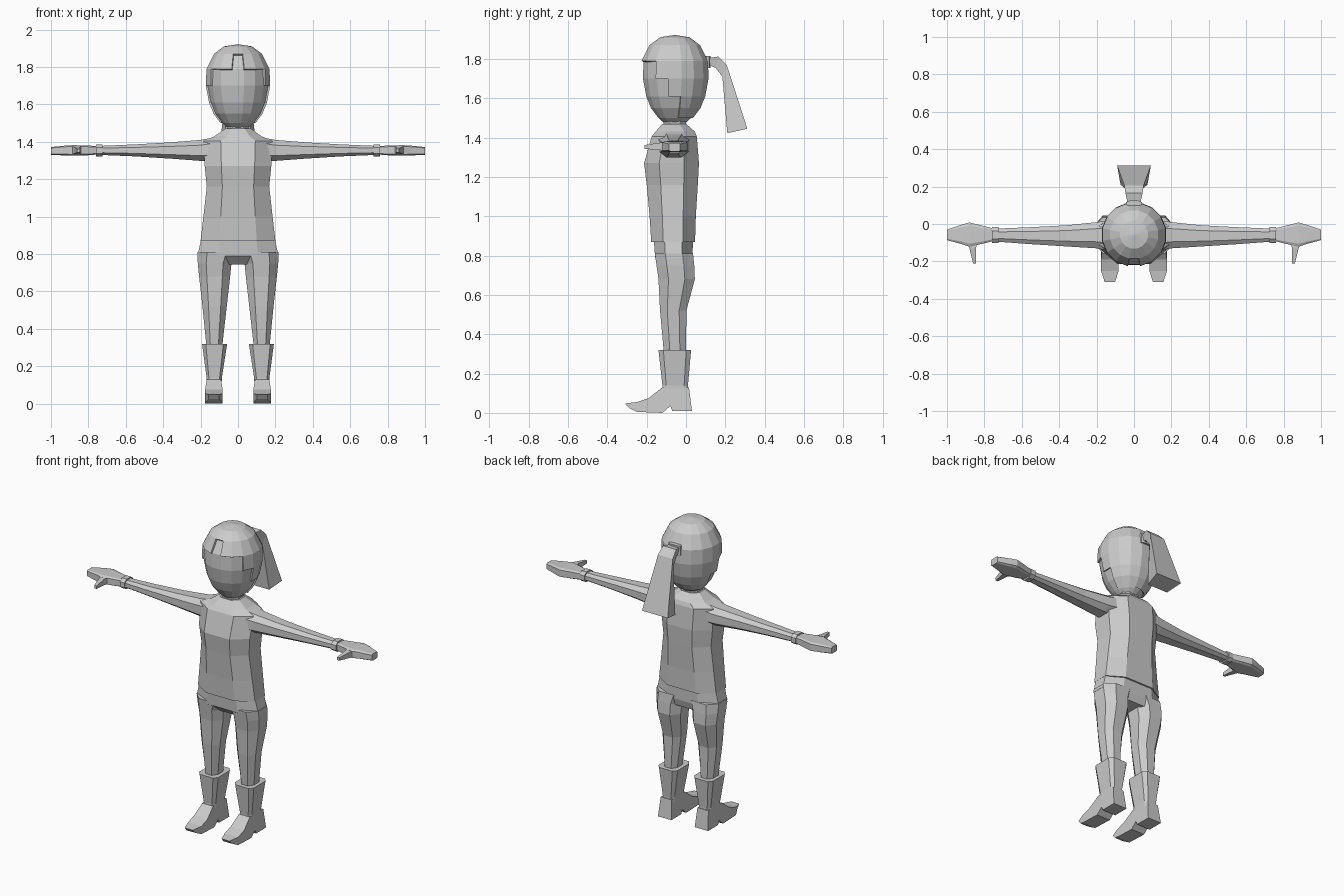
import bpy, bmesh, math
from mathutils import Vector

cube = bpy.data.objects.get("Cube")
if cube:
    bpy.data.objects.remove(cube, do_unlink=True)

grey = bpy.data.materials.new("light grey")
grey.use_nodes = True
tone = (0.6, 0.6, 0.6, 1)
grey.diffuse_color = tone
grey.node_tree.nodes["Principled BSDF"].inputs["Base Color"].default_value = tone


def finish(name, bm, mirror=False):
    bmesh.ops.recalc_face_normals(bm, faces=bm.faces)
    mesh = bpy.data.meshes.new(name)
    bm.to_mesh(mesh)
    bm.free()
    mesh.materials.append(grey)
    ob = bpy.data.objects.new(name, mesh)
    bpy.context.collection.objects.link(ob)
    if mirror:
        ob.modifiers.new("mirror", 'MIRROR').use_mirror_merge = False
    return ob


def loft(name, rings, mirror=False):
    """Skin a row of matching rings and cap both ends."""
    bm = bmesh.new()
    rows = [[bm.verts.new(p) for p in r] for r in rings]
    n = len(rows[0])
    for a, b in zip(rows, rows[1:]):
        for i in range(n):
            bm.faces.new((a[i], a[(i + 1) % n], b[(i + 1) % n], b[i]))
    bm.faces.new(rows[0])
    bm.faces.new(rows[-1])
    return finish(name, bm, mirror)


def octagon(u0, u1, v0, v1, fu=0.5, fv=0.45):
    cu, cv, a, b = (u0 + u1) / 2, (v0 + v1) / 2, (u1 - u0) / 2, (v1 - v0) / 2
    pts = [(1, -fv), (1, fv), (fu, 1), (-fu, 1), (-1, fv), (-1, -fv), (-fu, -1), (fu, -1)]
    return [(cu + a * p, cv + b * q) for p, q in pts]


def upright(name, rows, mirror=False, fu=0.5, fv=0.45):
    """Rows of z, x range, y range."""
    loft(name, [[(x, y, r[0]) for x, y in octagon(*r[1:], fu, fv)] for r in rows], mirror)


def sideways(name, rows, f=0.5):
    """Rows of x, y range, z range, on both sides."""
    loft(name, [[(r[0], y, z) for y, z in octagon(*r[1:], f, f)] for r in rows], True)


# shirt with sloping shoulders
upright("shirt", [
    (0.87, -0.2, 0.2, -0.177, 0.046),
    (1.0, -0.185, 0.185, -0.185, 0.05),
    (1.16, -0.167, 0.167, -0.2, 0.06),
    (1.27, -0.178, 0.178, -0.213, 0.066),
    (1.405, -0.185, 0.185, -0.175, 0.055),
    (1.43, -0.125, 0.125, -0.155, 0.045),
    (1.47, -0.07, 0.07, -0.12, 0.0)])
upright("neck", [(1.44, -0.06, 0.06, -0.115, 0.0), (1.54, -0.06, 0.06, -0.11, 0.0)])

# trousers
upright("hips", [
    (0.9, -0.192, 0.192, -0.165, 0.036),
    (0.79, -0.217, 0.217, -0.157, 0.033),
    (0.745, -0.12, 0.12, -0.11, 0.02)])
upright("leg", [
    (0.81, 0.01, 0.217, -0.158, 0.036),
    (0.75, 0.035, 0.215, -0.15, 0.042),
    (0.68, 0.042, 0.208, -0.14, 0.045),
    (0.52, 0.06, 0.19, -0.132, 0.002),
    (0.3, 0.085, 0.168, -0.112, -0.0)], True)

# boots
upright("boot_shaft", [
    (0.1, 0.088, 0.168, -0.12, 0.012),
    (0.14, 0.086, 0.168, -0.12, 0.01),
    (0.32, 0.058, 0.192, -0.14, 0.026)], True, 0.7, 0.7)
sole = [(0.03, 0.01), (0.015, 0.13), (-0.12, 0.13), (-0.19, 0.075), (-0.25, 0.055),
        (-0.31, 0.048), (-0.29, 0.025), (-0.25, 0.005), (-0.12, 0.0), (-0.08, 0.035),
        (-0.07, 0.01)]
loft("boot_foot", [
    [(0.129 + s * (0.028 if y < -0.28 else 0.047 if z < 0.1 else 0.038), y, z)
     for y, z in sole] for s in (-1, 1)], True)

# arms, cuffs, hands and thumbs
sideways("arm", [
    (0.12, -0.145, 0.02, 1.3, 1.425),
    (0.2, -0.13, 0.01, 1.298, 1.41),
    (0.36, -0.12, -0.007, 1.31, 1.397),
    (0.55, -0.108, -0.017, 1.322, 1.386),
    (0.74, -0.094, -0.025, 1.33, 1.378)])
sideways("cuff", [(0.725, -0.102, -0.016, 1.322, 1.386),
                  (0.758, -0.102, -0.016, 1.322, 1.386)])
sideways("hand", [
    (0.74, -0.088, -0.027, 1.333, 1.376),
    (0.80, -0.103, -0.012, 1.328, 1.38),
    (0.88, -0.122, 0.008, 1.326, 1.382),
    (0.92, -0.108, -0.003, 1.327, 1.38),
    (1.0, -0.086, -0.03, 1.33, 1.372)], 0.75)
thumb = [(-0.08, 0.83, 0.9, 1.33, 1.375), (-0.13, 0.846, 0.88, 1.336, 1.374),
         (-0.212, 0.844, 0.86, 1.343, 1.362)]
loft("thumb", [[(x0, y, z0), (x1, y, z0), (x1, y, z1), (x0, y, z1)]
               for y, x0, x1, z0, z1 in thumb], True)

# head and hair share one ringed profile: height, radius
PROFILE = [(1.47, 0.05), (1.5, 0.085), (1.55, 0.123), (1.61, 0.148), (1.7, 0.165),
           (1.79, 0.162), (1.86, 0.121), (1.9, 0.066)]
SEGMENTS = 16


def head_shell(name, grow, keep):
    bm = bmesh.new()
    rows = []
    for z, r in PROFILE:
        angles = [(i + 0.5) * math.tau / SEGMENTS for i in range(SEGMENTS)]
        rows.append([bm.verts.new(((r + grow) * math.cos(t),
                                   -0.057 + (r + grow) * math.sin(t), z + grow * (z > 1.8)))
                     for t in angles])
    for a, b in zip(rows, rows[1:]):
        for i in range(SEGMENTS):
            j = (i + 1) % SEGMENTS
            bm.faces.new((a[i], a[j], b[j], b[i]))
    top = bm.verts.new((0, -0.057, 1.912 + grow))
    for i in range(SEGMENTS):
        bm.faces.new((rows[-1][i], rows[-1][(i + 1) % SEGMENTS], top))
    if not grow:
        bm.faces.new(rows[0])
    bm.normal_update()
    drop = [f for f in bm.faces if not keep(f.calc_center_median())]
    bmesh.ops.delete(bm, geom=drop, context='FACES')
    return finish(name, bm)


def is_hair(c):
    """Notched fringe, sideburns, and a nape that ends above the neck."""
    turn = math.degrees(math.atan2(abs(c.x), -(c.y + 0.057)))
    if turn < 15:
        return c.z > 1.86
    if turn < 55:
        return c.z > 1.79
    if turn < 80:
        return c.z > 1.7
    if turn < 100:
        return c.z > 1.61
    return c.z > 1.51


head_shell("head", 0, lambda c: True)
hair = head_shell("hair", 0.01, is_hair)
shell = hair.modifiers.new("thickness", 'SOLIDIFY')
shell.thickness = 0.012
shell.offset = -1

# ponytail: outer point, inner point, half width
tail = [((0.08, 1.8), (0.08, 1.765), 0.03), ((0.12, 1.805), (0.125, 1.765), 0.036),
        ((0.165, 1.812), (0.15, 1.755), 0.046), ((0.207, 1.77), (0.185, 1.71), 0.052),
        ((0.312, 1.445), (0.21, 1.422), 0.09)]
loft("ponytail", [[(-w, *o), (w, *o), (w * 0.8, *i), (-w * 0.8, *i)] for o, i, w in tail])
upright("hair_tie", [(1.755, -0.042, 0.042, 0.095, 0.125), (1.815, -0.042, 0.042, 0.095, 0.125)])
